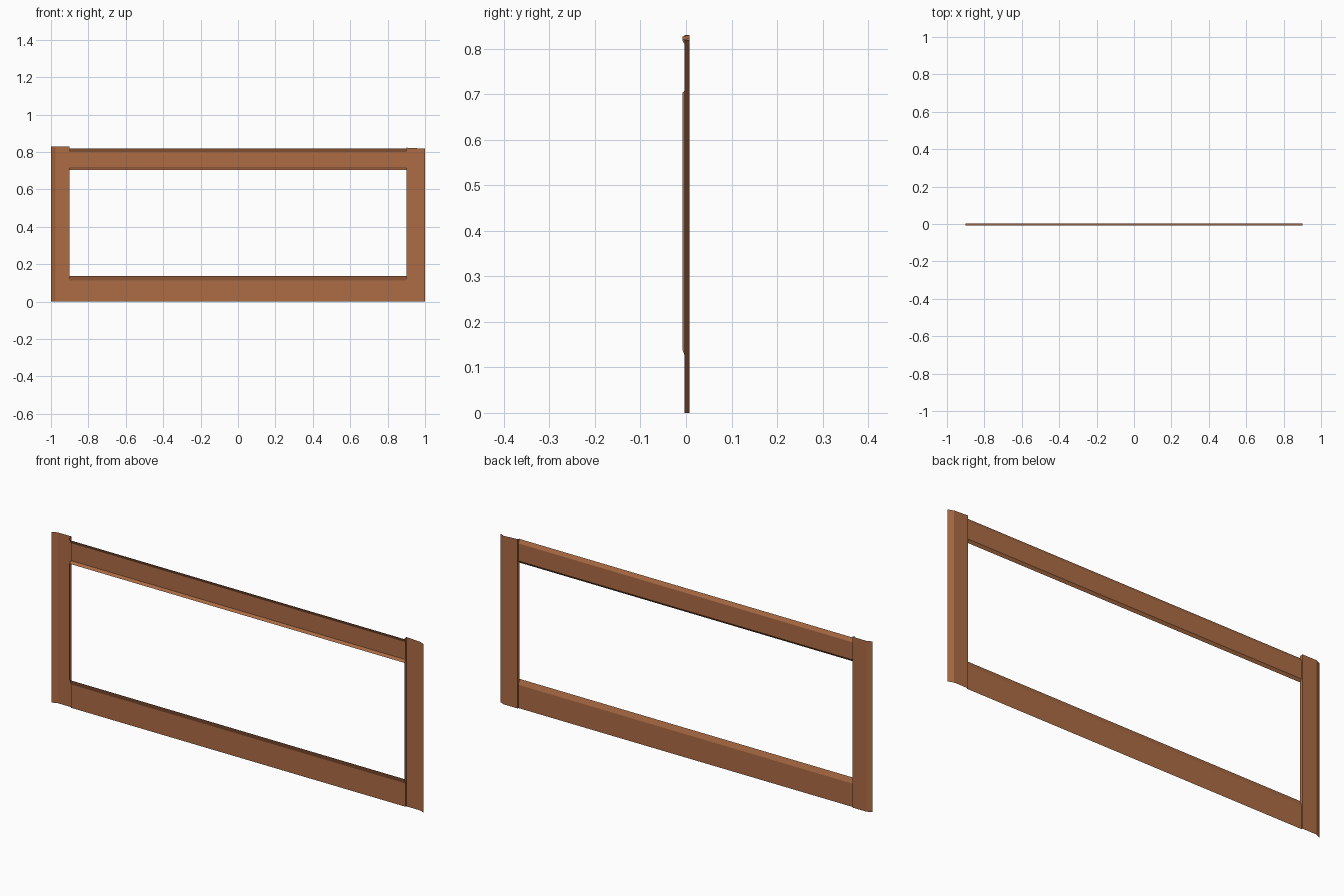
import bpy

if "Cube" in bpy.data.objects:
    bpy.data.objects.remove(bpy.data.objects["Cube"])

# Stained wood, the only colour
wood = bpy.data.materials.new("brown_wood")
wood.diffuse_color = (0.42, 0.152, 0.060, 1)
wood.use_nodes = True
wood.node_tree.nodes["Principled BSDF"].inputs["Base Color"].default_value = wood.diffuse_color

BACK, MID, FRONT = 0.0075, 0.002, -0.0075   # sheet depths
INNER, OUTER = 0.9, 1.0                      # post edges in x


def make(name, verts, faces):
    me = bpy.data.meshes.new(name)
    me.from_pydata(verts, [], faces)
    me.materials.append(wood)
    me.update()
    ob = bpy.data.objects.new(name, me)
    bpy.context.collection.objects.link(ob)
    return ob


def rail(name, profile):
    # open (y, z) profile swept between the posts
    n = len(profile)
    verts = [(x, y, z) for x in (-INNER, INNER) for y, z in profile]
    faces = [(i, i + 1, n + i + 1, n + i) for i in range(n - 1)]
    return make(name, verts, faces)


# Rails: thin trim with edges bevelled towards the front
lower = [(MID, 0), (MID, 0.113), (FRONT, 0.138)]
upper = [(FRONT, 0.703), (MID, 0.715), (MID, 0.80), (FRONT, 0.818)]
rail("bottom_rail", lower)
rail("top_rail", upper)


def post(name, side, top_in, top_out):
    # front panel and bevelled outer edge
    section = [(INNER, BACK, top_in), (0.975, BACK, top_out), (OUTER, -0.003, top_out)]
    verts = [(side * x, y, 0) for x, y, t in section]
    verts += [(side * x, y, t) for x, y, t in section]
    faces = [(0, 1, 4, 3), (1, 2, 5, 4)]
    # inner return, cut to follow the rail profiles
    k = len(verts)
    edge = lower + upper + [(FRONT, top_in - 0.003)]
    verts += [(side * INNER, y, z) for y, z in edge]
    faces.append((0, 3) + tuple(range(k + len(edge) - 1, k - 1, -1)))
    return make(name, verts, faces)


post("left_post", -1, 0.83, 0.83)
post("right_post", 1, 0.823, 0.819)
